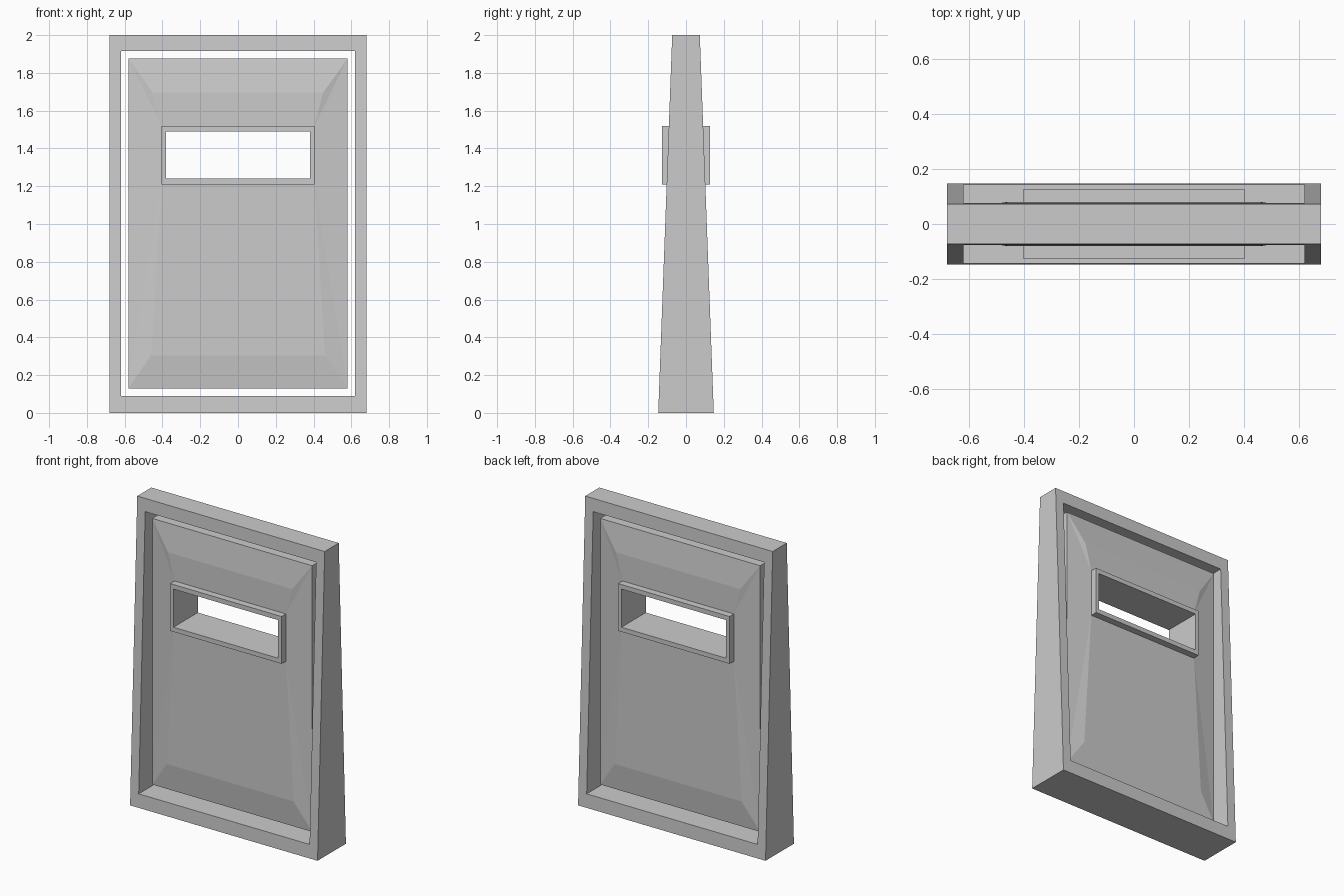
import bpy, bmesh

if "Cube" in bpy.data.objects:
    bpy.data.objects.remove(bpy.data.objects["Cube"])


def finish(name, bm):
    bmesh.ops.remove_doubles(bm, verts=bm.verts, dist=1e-5)
    bmesh.ops.recalc_face_normals(bm, faces=bm.faces)
    me = bpy.data.meshes.new(name)
    bm.to_mesh(me)
    bm.free()
    ob = bpy.data.objects.new(name, me)
    bpy.context.collection.objects.link(ob)
    return ob


def rect(x, z0, z1):
    return [(-x, z0), (x, z0), (x, z1), (-x, z1)]


def ring(name, outer, inner, depth):
    """Rectangular ring; depth(z) gives the half thickness at a height."""
    bm = bmesh.new()
    loops = {}
    for s in (-1, 1):
        for key, pts in (("o", outer), ("i", inner)):
            loops[key, s] = [bm.verts.new((x, s * depth(z), z)) for x, z in pts]
    order = [("o", -1), ("o", 1), ("i", 1), ("i", -1)]
    for k in range(4):
        a, b = loops[order[k]], loops[order[(k + 1) % 4]]
        for i in range(4):
            j = (i + 1) % 4
            bm.faces.new((a[i], a[j], b[j], b[i]))
    return finish(name, bm)


# Outer frame, thicker at the foot than at the top
ring("outer_frame", rect(0.68, 0, 2), rect(0.62, 0.09, 1.915),
     lambda z: 0.147 - 0.037 * z)

# Window surround passing through the panel
ring("window_surround", rect(0.405, 1.21, 1.52), rect(0.38, 1.24, 1.49),
     lambda z: 0.126)

# Free-standing panel with a raised field on both faces, open at the window
bm = bmesh.new()
EDGE, FIELD = 0.06, 0.081
profile = {  # half width, depth, height
    "ob": (0.58, EDGE, 0.13), "ot": (0.58, EDGE, 1.875),
    "bb": (0.46, FIELD, 0.305), "wb": (0.405, FIELD, 1.21),
    "wt": (0.405, FIELD, 1.52), "bt": (0.45, FIELD, 1.695),
}
v = {(k, sx, sy): bm.verts.new((sx * x, sy * y, z))
     for k, (x, y, z) in profile.items() for sx in (-1, 1) for sy in (-1, 1)}
for sy in (-1, 1):
    # bevels and field that span left to right
    for a, b in (("ob", "bb"), ("bb", "wb"), ("wt", "bt"), ("bt", "ot")):
        bm.faces.new((v[a, -1, sy], v[a, 1, sy], v[b, 1, sy], v[b, -1, sy]))
    # side bevels
    for sx in (-1, 1):
        for tri in (("ot", "bt", "wt"), ("ot", "wt", "wb"),
                    ("ot", "wb", "ob"), ("ob", "wb", "bb")):
            bm.faces.new([v[k, sx, sy] for k in tri])
# outer edge and window opening
for lo, hi in (("ob", "ot"), ("wb", "wt")):
    loop = [(lo, -1), (lo, 1), (hi, 1), (hi, -1)]
    for i in range(4):
        a, b = loop[i], loop[(i + 1) % 4]
        bm.faces.new((v[(*a, -1)], v[(*b, -1)], v[(*b, 1)], v[(*a, 1)]))
finish("door_panel", bm)
